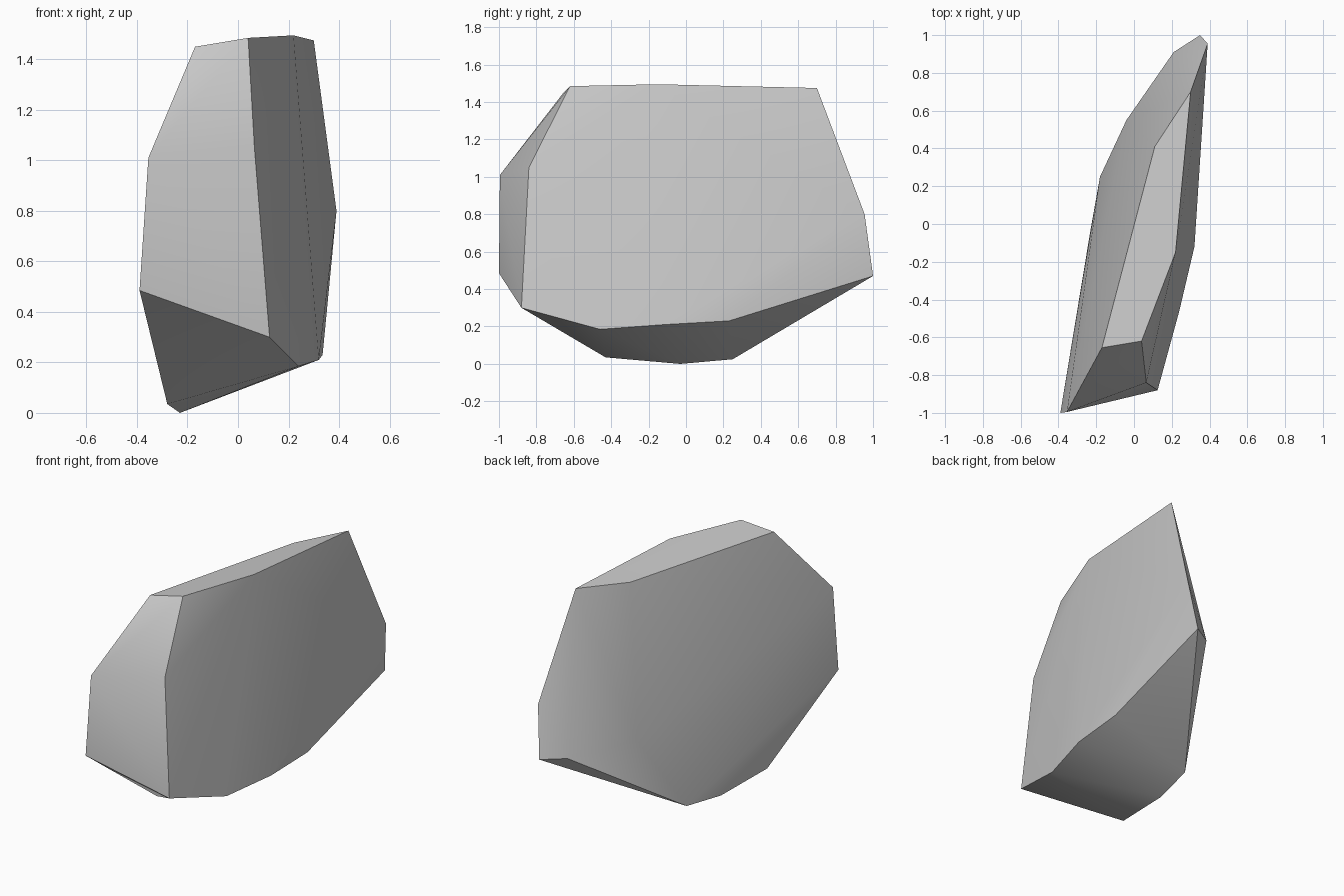
import bpy
import bmesh
import math

# Remove the default cube only
default_cube = bpy.data.objects.get("Cube")
if default_cube:
    bpy.data.objects.remove(default_cube, do_unlink=True)


def make_material(name, colour):
    material = bpy.data.materials.new(name)
    material.use_nodes = True
    material.diffuse_color = colour
    shader = material.node_tree.nodes["Principled BSDF"]
    shader.inputs["Base Color"].default_value = colour
    return material


def make_hull(name, rings, material):
    """Wrap a convex skin around rings of corner points."""
    bm = bmesh.new()
    for ring in rings:
        for corner in ring:
            bm.verts.new(corner)
    result = bmesh.ops.convex_hull(bm, input=list(bm.verts))
    # Drop any corner that ended up inside the skin
    loose = [v for v in bm.verts if not v.link_faces]
    bmesh.ops.delete(bm, geom=loose, context="VERTS")
    bmesh.ops.recalc_face_normals(bm, faces=list(bm.faces))

    mesh = bpy.data.meshes.new(name)
    bm.to_mesh(mesh)
    bm.free()
    mesh.materials.append(material)
    obj = bpy.data.objects.new(name, mesh)
    bpy.context.scene.collection.objects.link(obj)
    return obj


# Keel of the stone, resting on the ground
keel = [(-.28, -.43, .035), (-.23, -.03, 0), (-.18, .25, .025)]

# Lower rim, from the front left corner round to the back
lower_rim = [
    (-.39, -1, .485), (.125, -.88, .3), (.24, -.46, .185),
    (.32, -.12, .21), (.335, .23, .23), (.35, 1, .47),
    (.21, .91, .48), (-.04, .55, .52),
]

# Shoulder corners
shoulder = [(-.355, -.995, 1.01), (.065, -.84, 1.05), (.39, .955, .8)]

# Nearly level top facet
crown = [
    (-.17, -.655, 1.45), (.04, -.62, 1.485), (.22, -.15, 1.495),
    (.3, .7, 1.475), (.11, .41, 1.456),
]

stone_grey = make_material("stone grey", (.6, .6, .6, 1))
rock = make_hull("rock", [keel, lower_rim, shoulder, crown], stone_grey)

# Soft shading across shallow facets, crisp main edges
bpy.ops.object.select_all(action="DESELECT")
rock.select_set(True)
bpy.context.view_layer.objects.active = rock
bpy.ops.object.shade_smooth_by_angle(angle=math.radians(30))
